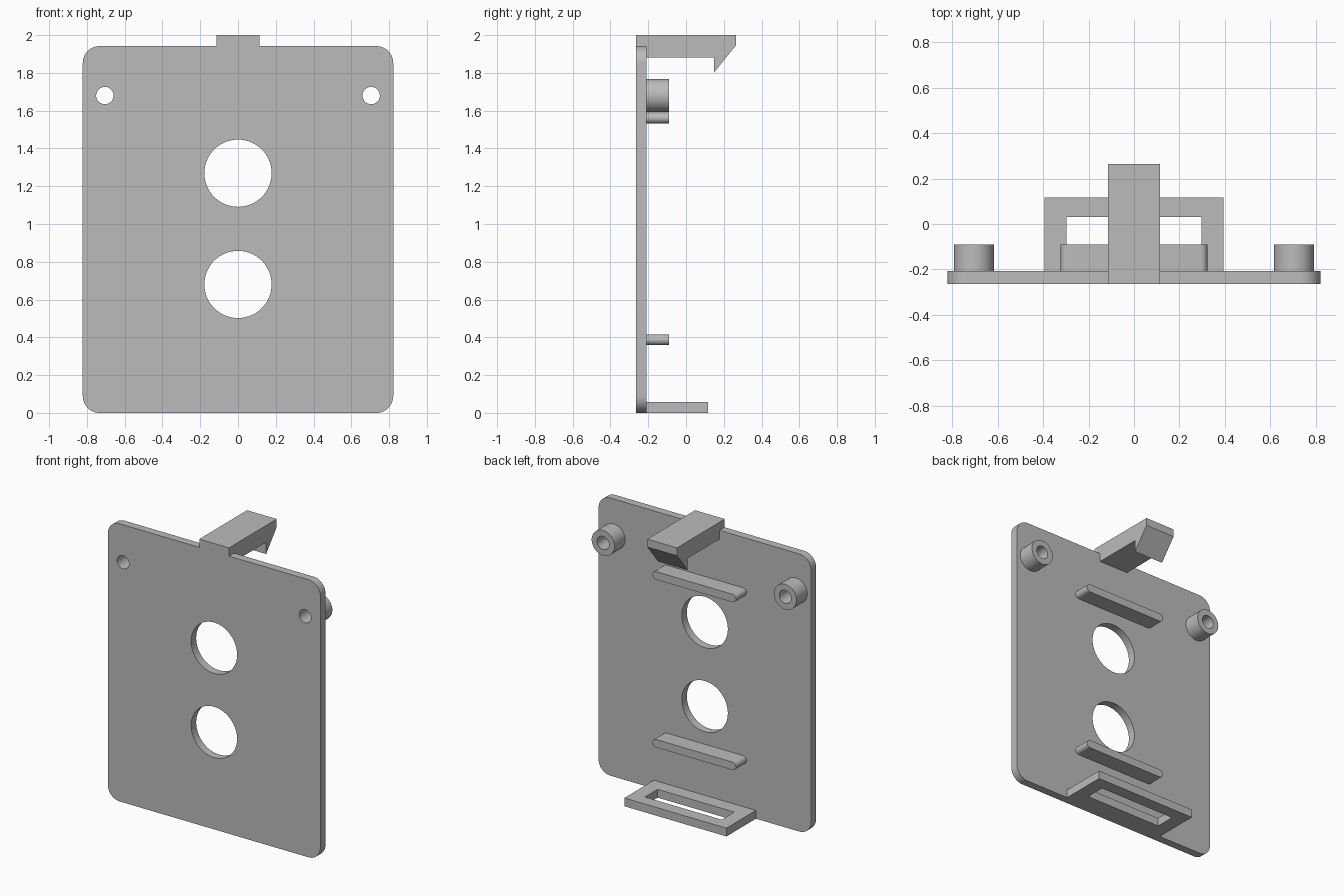
import bpy
import bmesh
from math import cos, sin, pi

cube = bpy.data.objects.get("Cube")
if cube:
    bpy.data.objects.remove(cube, do_unlink=True)

grey = bpy.data.materials.new("plain grey")
grey.use_nodes = True
COLOUR = (0.5, 0.5, 0.5, 1)
grey.diffuse_color = COLOUR
for node in grey.node_tree.nodes:
    if node.type == "BSDF_PRINCIPLED":
        node.inputs["Base Color"].default_value = COLOUR


def arc(cx, cy, r, start, end, steps):
    angles = [start + (end - start) * i / steps for i in range(steps + 1)]
    return [(cx + r * cos(a), cy + r * sin(a)) for a in angles]


def circle(cx, cy, r):
    return arc(cx, cy, r, 0, 2 * pi, 64)[:-1]


def rectangle(x0, x1, y0, y1):
    return [(x0, y0), (x1, y0), (x1, y1), (x0, y1)]


def extrude(name, loops, low, high, place):
    """Fill outline loops (inner ones are holes), extrude, and map u, v, w to x, y, z."""
    curve = bpy.data.curves.new(name, "CURVE")
    curve.dimensions = "2D"
    curve.fill_mode = "BOTH"
    curve.extrude = (high - low) / 2
    for loop in loops:
        spline = curve.splines.new("POLY")
        spline.points.add(len(loop) - 1)
        for point, (u, v) in zip(spline.points, loop):
            point.co = (u, v, 0, 1)
        spline.use_cyclic_u = True
    helper = bpy.data.objects.new(name + " outline", curve)
    bpy.context.collection.objects.link(helper)
    graph = bpy.context.evaluated_depsgraph_get()
    mesh = bpy.data.meshes.new_from_object(helper.evaluated_get(graph))
    bpy.data.objects.remove(helper, do_unlink=True)

    bm = bmesh.new()
    bm.from_mesh(mesh)
    for vert in bm.verts:
        u, v, w = vert.co
        vert.co = place(u, v, w + (low + high) / 2)
    bmesh.ops.remove_doubles(bm, verts=bm.verts, dist=0.0001)
    bmesh.ops.recalc_face_normals(bm, faces=bm.faces)
    bm.to_mesh(mesh)
    bm.free()
    mesh.materials.clear()
    mesh.materials.append(grey)
    mesh.shade_smooth()
    mesh.set_sharp_from_angle(angle=pi / 6)
    mesh.name = name
    obj = bpy.data.objects.new(name, mesh)
    bpy.context.collection.objects.link(obj)
    return obj


def upright(u, v, w):
    return (u, w, v)


def sideways(u, v, w):
    return (w, u, v)


def flat(u, v, w):
    return (u, v, w)


FRONT, BACK, POST_END = -0.264, -0.208, -0.09
HALF, TOP, CORNER = 0.822, 1.942, 0.09
HOOK_HALF, HOOK_BASE = 0.115, 1.882
SCREW_X, SCREW_Z, SCREW_R = 0.705, 1.68, 0.046

# Face plate with rounded corners, notched for the hook
inner, high = HALF - CORNER, TOP - CORNER
outline = (
    arc(-inner, CORNER, CORNER, pi, 1.5 * pi, 12)
    + arc(inner, CORNER, CORNER, 1.5 * pi, 2 * pi, 12)
    + arc(inner, high, CORNER, 0, pi / 2, 12)
    + [(HOOK_HALF, TOP), (HOOK_HALF, HOOK_BASE), (-HOOK_HALF, HOOK_BASE), (-HOOK_HALF, TOP)]
    + arc(-inner, high, CORNER, pi / 2, pi, 12)
)
holes = [circle(0, z, 0.178) for z in (1.269, 0.68)]
holes += [circle(s * SCREW_X, SCREW_Z, SCREW_R) for s in (-1, 1)]
extrude("face_plate", [outline] + holes, FRONT, BACK, upright)

# Hollow screw posts
for side, s in (("left", 1), ("right", -1)):
    rings = [circle(s * SCREW_X, SCREW_Z, r) for r in (0.088, SCREW_R)]
    extrude(side + "_screw_post", rings, BACK, POST_END, upright)

# Round-ended ribs above and below the large holes
RIB_R, RIB_END = 0.028, 0.295
for name, z in (("upper_rib", 1.561), ("lower_rib", 0.387)):
    rib = arc(RIB_END, z, RIB_R, -pi / 2, pi / 2, 12) + arc(-RIB_END, z, RIB_R, pi / 2, 1.5 * pi, 12)
    extrude(name, [rib], BACK, POST_END, upright)

# Snap hook on the top edge
hook = [(FRONT, HOOK_BASE), (0.147, HOOK_BASE), (0.147, 1.8), (0.264, 1.945), (0.264, 2), (FRONT, 2)]
extrude("snap_hook", [hook], -HOOK_HALF, HOOK_HALF, sideways)

# Slotted bracket at the foot
bracket = [rectangle(-0.395, 0.395, BACK, 0.117), rectangle(-0.297, 0.297, -0.11, 0.03)]
extrude("slotted_bracket", bracket, 0, 0.058, flat)
